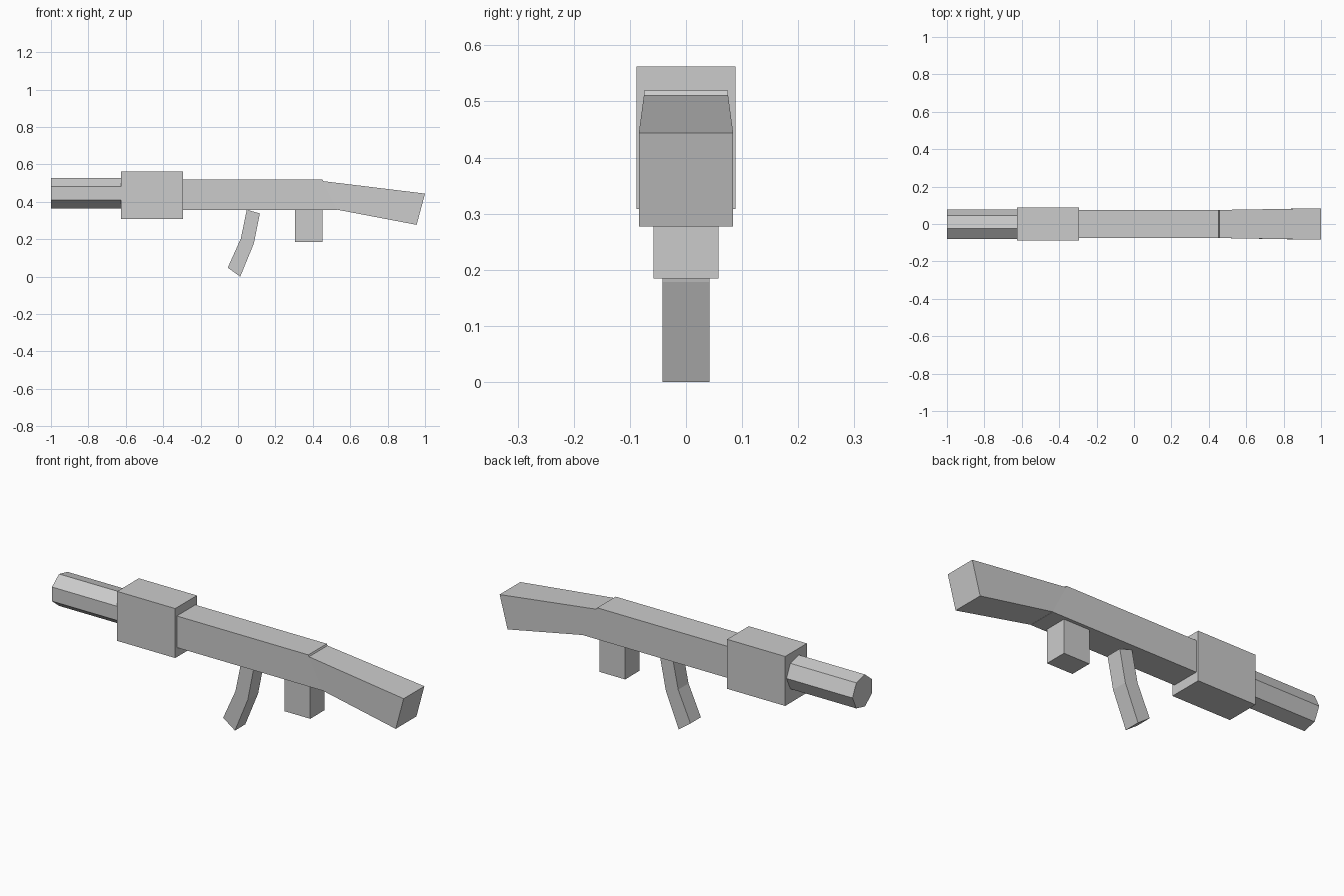
import bpy, bmesh
from math import sin, cos, pi

if "Cube" in bpy.data.objects:
    bpy.data.objects.remove(bpy.data.objects["Cube"])


def loft(name, sections):
    """Closed solid skinned through matching cross-sections."""
    bm = bmesh.new()
    rings = [[bm.verts.new(p) for p in s] for s in sections]
    n = len(rings[0])
    for a, b in zip(rings, rings[1:]):
        for i in range(n):
            j = (i + 1) % n
            bm.faces.new((a[i], a[j], b[j], b[i]))
    bm.faces.new(rings[0])
    bm.faces.new(rings[-1])
    bmesh.ops.recalc_face_normals(bm, faces=bm.faces)
    mesh = bpy.data.meshes.new(name)
    bm.to_mesh(mesh)
    bm.free()
    obj = bpy.data.objects.new(name, mesh)
    bpy.context.collection.objects.link(obj)
    return obj


def side_profile(name, points, w):
    """Side outline in x-z, extruded symmetrically in y."""
    return loft(name, [[(x, y, z) for x, z in points] for y in (-w, w)])


def box(name, x0, x1, z0, z1, w):
    return side_profile(name, [(x0, z0), (x1, z0), (x1, z1), (x0, z1)], w)


def section(top, bottom, w):
    """Four-sided, optionally slanted section across the length."""
    (xt, zt), (xb, zb) = top, bottom
    return [(xb, -w, zb), (xb, w, zb), (xt, w, zt), (xt, -w, zt)]


# Seven-sided barrel, one flat facing the front
angles = [2 * pi * i / 7 for i in range(7)]
loft("barrel", [[(x, -0.006 + 0.083 * cos(a), 0.447 + 0.084 * sin(a))
                 for a in angles] for x in (-1.0, -0.62)])

# Square fore-end housing
box("fore_housing", -0.625, -0.295, 0.31, 0.564, 0.088)

# Straight body with slanted rear
loft("body", [section((-0.297, 0.521), (-0.297, 0.359), 0.075),
              section((0.452, 0.521), (0.53, 0.359), 0.075)])

# Drooping stock, slightly wider at the butt
loft("stock", [section((0.452, 0.513), (0.53, 0.36), 0.075),
               section((1.0, 0.446), (0.955, 0.279), 0.084)])

# Short block magazine
box("magazine", 0.305, 0.451, 0.186, 0.362, 0.058)

# Bent grip
loft("grip", [section((-0.055, 0.05), (0.012, 0.002), 0.042),
              section((0.015, 0.205), (0.085, 0.18), 0.042),
              section((0.047, 0.36), (0.117, 0.34), 0.042)])

# Rest the lowest grip edge on the ground
for obj in bpy.context.collection.objects:
    obj.location.z = -0.002
